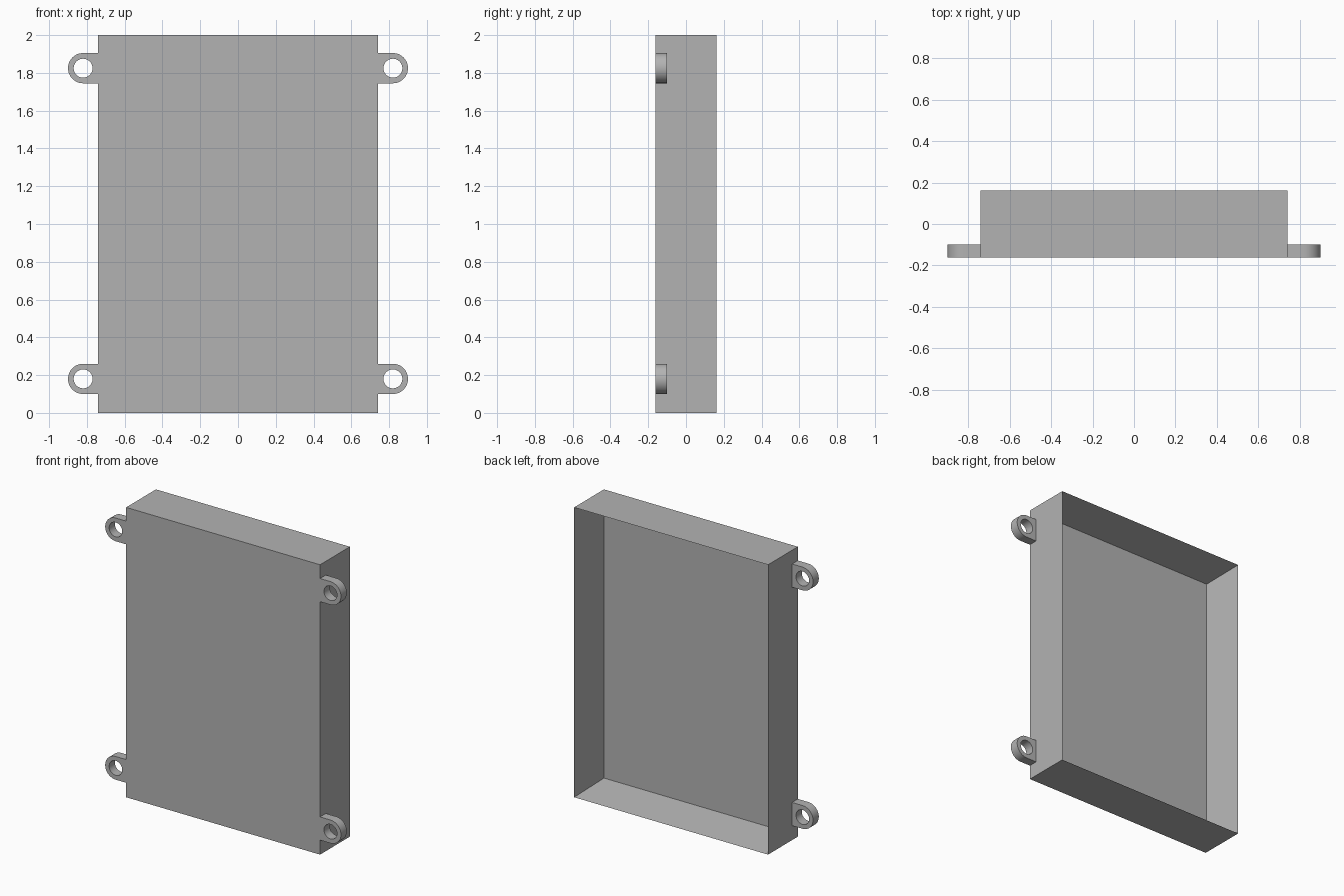
import bpy
import bmesh
from math import cos, sin, pi, radians

cube = bpy.data.objects.get("Cube")
if cube:
    bpy.data.objects.remove(cube, do_unlink=True)

WIDTH, DEPTH, HEIGHT = 1.48, 0.325, 2.0
WALL = 0.06
TAB_R, HOLE_R, TAB_T = 0.08, 0.05, 0.063
SEGMENTS = 48
FRONT = -DEPTH / 2

grey = bpy.data.materials.new("plain_grey")
grey.use_nodes = True
colour = (0.45, 0.45, 0.45, 1)
grey.diffuse_color = colour
grey.node_tree.nodes["Principled BSDF"].inputs["Base Color"].default_value = colour


def add_object(name, bm):
    bmesh.ops.recalc_face_normals(bm, faces=bm.faces)
    mesh = bpy.data.meshes.new(name)
    bm.to_mesh(mesh)
    bm.free()
    mesh.materials.append(grey)
    obj = bpy.data.objects.new(name, mesh)
    bpy.context.collection.objects.link(obj)
    return obj


# Open-backed tray: a box whose back face is inset and pushed in
bm = bmesh.new()
bmesh.ops.create_cube(bm, size=1)
for v in bm.verts:
    v.co.x *= WIDTH
    v.co.y *= DEPTH
    v.co.z = (v.co.z + 0.5) * HEIGHT
back = max(bm.faces, key=lambda f: f.calc_center_median().y)
bmesh.ops.inset_region(bm, faces=[back], thickness=WALL)
for v in back.verts:
    v.co.y = FRONT + WALL
add_object("tray", bm)


def tab_outline(angle):
    """Round on the outer half, square where it meets the tray."""
    c, s = cos(angle), sin(angle)
    k = TAB_R if c >= -1e-6 else TAB_R / max(abs(c), abs(s))
    return c * k, s * k


def add_tab(name, side, z):
    bm = bmesh.new()
    cx = side * (WIDTH / 2 + TAB_R)
    rings = []
    for y in (FRONT, FRONT + TAB_T):
        outer, inner = [], []
        for i in range(SEGMENTS):
            a = 2 * pi * i / SEGMENTS
            dx, dz = tab_outline(a)
            outer.append(bm.verts.new((cx + side * dx, y, z + dz)))
            inner.append(bm.verts.new((cx + side * HOLE_R * cos(a), y, z + HOLE_R * sin(a))))
        rings.append((outer, inner))
    (fo, fi), (bo, bi) = rings
    # Front plate, hole wall, back plate, outer rim
    for p, q in ((fo, fi), (fi, bi), (bi, bo), (bo, fo)):
        for i in range(SEGMENTS):
            j = (i + 1) % SEGMENTS
            bm.faces.new((p[i], p[j], q[j], q[i]))
    obj = add_object(name, bm)
    bpy.ops.object.select_all(action="DESELECT")
    obj.select_set(True)
    bpy.context.view_layer.objects.active = obj
    bpy.ops.object.shade_smooth_by_angle(angle=radians(30))


# Four mounting tabs flush with the front
for side, side_name in ((1, "left"), (-1, "right")):
    for z, level in ((0.18, "lower"), (1.825, "upper")):
        add_tab(f"{level}_{side_name}_mounting_tab", side, z)
